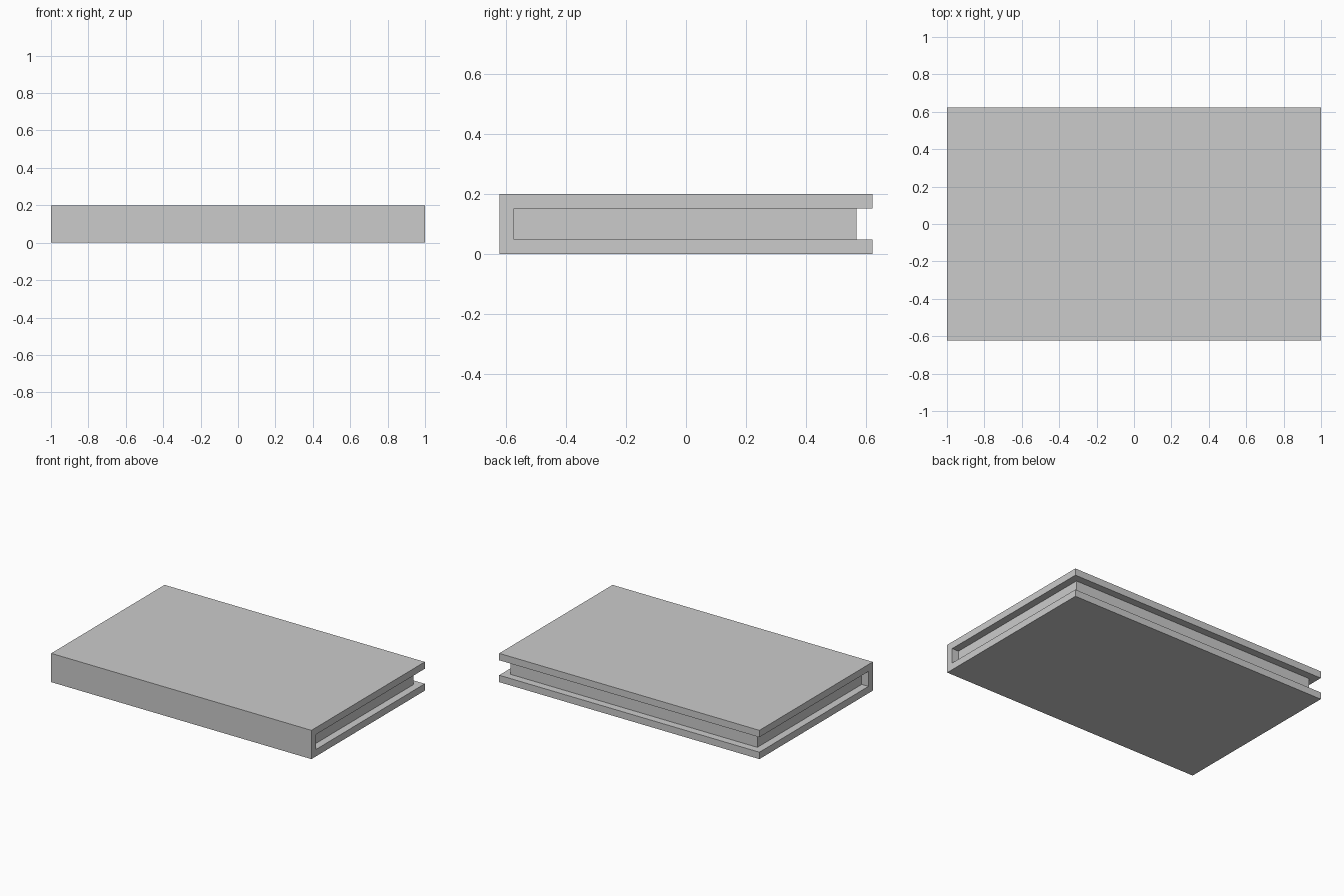
import bpy
import bmesh
from mathutils import Matrix

if "Cube" in bpy.data.objects:
    bpy.data.objects.remove(bpy.data.objects["Cube"])

LENGTH, WIDTH, HEIGHT = 2.0, 1.245, 0.2
BOARD = 0.048   # cover thickness
INSET = 0.052   # how far the pages sit back from the cover edges


def add_object(name, bm):
    bmesh.ops.recalc_face_normals(bm, faces=bm.faces)
    mesh = bpy.data.meshes.new(name)
    bm.to_mesh(mesh)
    bm.free()
    obj = bpy.data.objects.new(name, mesh)
    bpy.context.collection.objects.link(obj)
    return obj


# Cover: C-shaped profile (two boards joined by the spine) extruded along x
y0, y1 = -WIDTH / 2, WIDTH / 2
profile = [(y0, 0), (y1, 0), (y1, BOARD), (y0 + BOARD, BOARD),
           (y0 + BOARD, HEIGHT - BOARD), (y1, HEIGHT - BOARD),
           (y1, HEIGHT), (y0, HEIGHT)]
bm = bmesh.new()
face = bm.faces.new([bm.verts.new((-LENGTH / 2, y, z)) for y, z in profile])
ext = bmesh.ops.extrude_face_region(bm, geom=[face])
bmesh.ops.translate(bm, vec=(LENGTH, 0, 0),
                    verts=[g for g in ext["geom"] if isinstance(g, bmesh.types.BMVert)])
add_object("cover", bm)

# Page block: set back from the three open edges, filling the cover to the spine
back, front = y1 - INSET, y0 + BOARD
bm = bmesh.new()
size = (LENGTH - 2 * INSET, back - front, HEIGHT - 2 * BOARD)
bmesh.ops.create_cube(bm, size=1, matrix=Matrix.Translation((0, (back + front) / 2, HEIGHT / 2))
                      @ Matrix.Diagonal((*size, 1)))
add_object("pages", bm)
